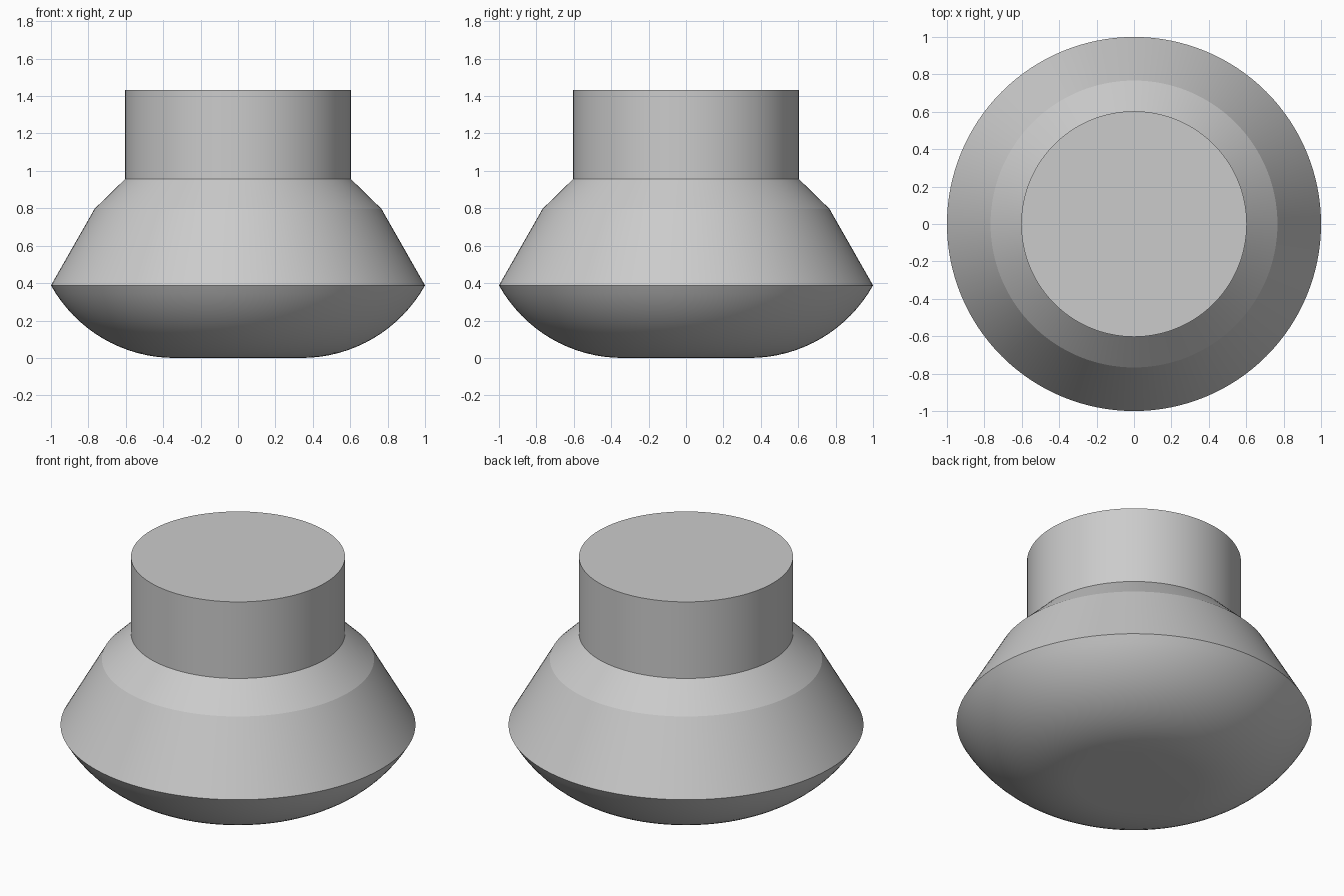
import bpy, bmesh, math

SEGMENTS = 128

default_cube = bpy.data.objects.get("Cube")
if default_cube:
    bpy.data.objects.remove(default_cube, do_unlink=True)

# Single plain grey material
grey = bpy.data.materials.new("light_grey")
grey.use_nodes = True
grey.diffuse_color = (0.6, 0.6, 0.6, 1)
grey.node_tree.nodes["Principled BSDF"].inputs["Base Color"].default_value = (0.6, 0.6, 0.6, 1)


def arc(flat_radius, rim_radius, rim_height, steps):
    """Points of an arc leaving the flat base tangentially and ending at the rim."""
    run = rim_radius - flat_radius
    radius = (run ** 2 + rim_height ** 2) / (2 * rim_height)
    sweep = math.atan2(run, radius - rim_height)
    return [(flat_radius + radius * math.sin(sweep * i / steps),
             radius - radius * math.cos(sweep * i / steps)) for i in range(steps + 1)]


def turned_solid(name, profile):
    """Revolve a profile about z and close both ends with flat discs."""
    bm = bmesh.new()
    rings = []
    for r, z in profile:
        rings.append(bmesh.ops.create_circle(bm, segments=SEGMENTS, radius=r)["verts"])
        bmesh.ops.translate(bm, verts=rings[-1], vec=(0, 0, z))
    for low, high in zip(rings, rings[1:]):
        for i in range(SEGMENTS):
            j = (i + 1) % SEGMENTS
            bm.faces.new((low[i], low[j], high[j], high[i]))
    bm.faces.new(rings[0])
    bm.faces.new(rings[-1])
    bmesh.ops.recalc_face_normals(bm, faces=bm.faces)
    mesh = bpy.data.meshes.new(name)
    bm.to_mesh(mesh)
    bm.free()
    mesh.materials.append(grey)
    obj = bpy.data.objects.new(name, mesh)
    bpy.context.collection.objects.link(obj)
    bpy.ops.object.select_all(action="DESELECT")
    obj.select_set(True)
    bpy.context.view_layer.objects.active = obj
    bpy.ops.object.shade_smooth_by_angle(angle=math.radians(10))
    return obj


# Rounded base, sloped body, chamfered shoulder and straight neck
base = arc(0.34, 1.0, 0.388, 16)
body = [(0.767, 0.797)]
neck = [(0.603, 0.957), (0.603, 1.433)]
turned_solid("turned_knob", base + body + neck)
